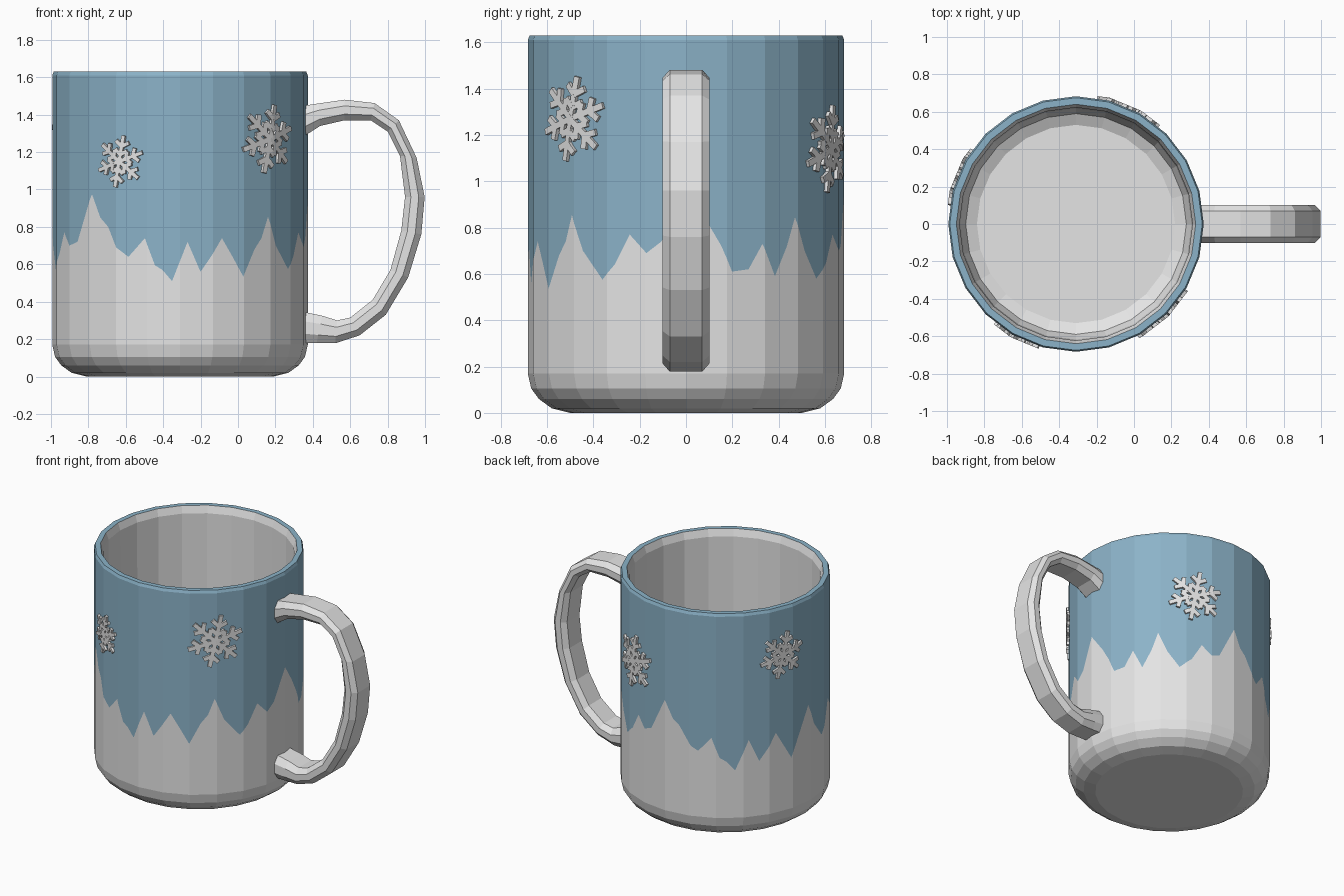
import bpy, bmesh, math
from mathutils import Vector

if "Cube" in bpy.data.objects:
    bpy.data.objects.remove(bpy.data.objects["Cube"])

CX, R, SIDES = -0.31, 0.683, 24
STEP = 360 / SIDES


def material(name, col):
    m = bpy.data.materials.new(name)
    m.diffuse_color = (*col, 1)
    m.use_nodes = True
    m.node_tree.nodes["Principled BSDF"].inputs["Base Color"].default_value = m.diffuse_color
    return m


white = material("snow_white", (0.78, 0.78, 0.78))
blue = material("winter_blue", (0.26, 0.45, 0.58))


def finish(name, bm, mats):
    bmesh.ops.recalc_face_normals(bm, faces=bm.faces)
    me = bpy.data.meshes.new(name)
    bm.to_mesh(me)
    bm.free()
    for m in mats:
        me.materials.append(m)
    ob = bpy.data.objects.new(name, me)
    bpy.context.collection.objects.link(ob)
    return ob


def on_wall(a, r, z):
    """Point on the faceted wall; a in degrees from the front (-y) towards +x."""
    off = math.radians((a % STEP) - STEP / 2)
    r = r * math.cos(math.radians(STEP / 2)) / math.cos(off)
    t = math.radians(a)
    return Vector((CX + r * math.sin(t), -r * math.cos(t), z))


# Jagged snow line: angle, height
LINE = [(3.4, .72), (9.3, .56), (14, .64), (19.3, .74), (24, .65), (29.7, .535),
        (36, .68), (40, .74), (43.7, .855), (49, .70), (58, .575), (63, .64),
        (69, .77), (75.5, .69), (81, .74), (90, .95), (98, .82), (103, .72),
        (107, .61), (113.5, .62), (119, .73), (124.5, .59), (130, .72),
        (133.7, .845), (139, .70), (146, .58), (153, .65), (159, .77),
        (165, .70), (170, .72), (180, .96), (185, .84), (189, .80), (196, .67),
        (200, .64), (207.5, .74), (212, .60), (216, .57), (220.5, .51),
        (228, .72), (234, .56), (239, .64), (244, .74), (254, .535), (261, .70),
        (267.5, .855), (273, .70), (282, .575), (288, .65), (294, .77),
        (300, .70), (306, .72), (316.3, .975), (321, .85), (325.5, .80),
        (330, .69), (336, .64), (344, .74), (348.6, .595), (352, .57), (356.4, .51)]


def snow_height(a):
    pts = [(LINE[-1][0] - 360, LINE[-1][1])] + LINE + [(LINE[0][0] + 360, LINE[0][1])]
    for (a0, h0), (a1, h1) in zip(pts, pts[1:]):
        if a0 <= a <= a1:
            return h0 + (h1 - h0) * (a - a0) / (a1 - a0)


# Mug body: one closed profile swept round, with the snow line as one of its rings
angles = sorted({i * STEP for i in range(SIDES)} | {p[0] for p in LINE})
PROFILE = [(.50, 0), (.58, .02), (.635, .06), (.668, .105), (R, .17), (R, None),
           (R, 1.61), (.675, 1.63), (.64, 1.63), (.623, 1.58), (.618, .17),
           (.59, .10), (.53, .07)]
bm = bmesh.new()
rings = [[bm.verts.new(on_wall(a, r, snow_height(a) if z is None else z)) for a in angles]
         for r, z in PROFILE]
n = len(angles)
for k in range(len(rings) - 1):
    for i in range(n):
        j = (i + 1) % n
        f = bm.faces.new((rings[k][i], rings[k][j], rings[k + 1][j], rings[k + 1][i]))
        f.material_index = 1 if 5 <= k <= 7 else 0
bm.faces.new(rings[0])
bm.faces.new(rings[-1])
finish("mug_body", bm, [white, blue])

# Handle: eight-sided section along outer / inner edge pairs
HANDLE = [(.33, 1.445, .33, 1.27), (.43, 1.46, .44, 1.34), (.57, 1.48, .57, 1.37),
          (.73, 1.462, .71, 1.37), (.86, 1.37, .80, 1.31), (.955, 1.17, .866, 1.18),
          (.998, .96, .893, .96), (.98, .76, .873, .78), (.91, .53, .815, .57),
          (.79, .33, .72, .41), (.65, .22, .60, .315), (.52, .178, .53, .30),
          (.42, .178, .45, .325), (.33, .18, .33, .35)]
SECTION = [(1, .07), (.4, .102), (-.4, .102), (-1, .07),
           (-1, -.07), (-.4, -.102), (.4, -.102), (1, -.07)]
bm = bmesh.new()
loops = []
for ox, oz, ix, iz in HANDLE:
    loops.append([bm.verts.new(((ox + ix) / 2 + u * (ox - ix) / 2, v,
                                (oz + iz) / 2 + u * (oz - iz) / 2)) for u, v in SECTION])
for p, q in zip(loops, loops[1:]):
    for i in range(8):
        j = (i + 1) % 8
        bm.faces.new((p[i], p[j], q[j], q[i]))
bm.faces.new(loops[0])
bm.faces.new(loops[-1])
finish("handle", bm, [white])


# Snowflakes: thin bars wrapped onto the wall
def snowflake(name, a0, z0, size, turn):
    bm = bmesh.new()
    w = 0.075 * size

    def bar(p, q, segs):
        d = (q - p).normalized()
        side = Vector((-d.y, d.x)) * w
        prev = None
        for s in range(segs + 1):
            c = p.lerp(q, s / segs)
            ring = []
            for e, lift in ((side, -.004), (side, .016), (-side, .016), (-side, -.004)):
                pt = c + e
                ring.append(bm.verts.new(
                    on_wall(a0 + math.degrees(pt.x / R), R + lift, z0 + pt.y)))
            if prev:
                for i in range(4):
                    j = (i + 1) % 4
                    bm.faces.new((prev[i], prev[j], ring[j], ring[i]))
            else:
                bm.faces.new(ring)
            prev = ring
        bm.faces.new(prev)

    def polar(r, deg):
        t = math.radians(deg)
        return Vector((math.cos(t), math.sin(t))) * r * size

    for k in range(6):
        d = turn + 60 * k
        bar(polar(0, d), polar(1, d), 6)
        for start, length in ((.27, .30), (.58, .32)):
            for s in (-1, 1):
                root = polar(start, d)
                bar(root, root + polar(length, d + s * 55), 2)
    finish(name, bm, [white])


snowflake("snowflake_front_left", -28, 1.15, .14, 20)
snowflake("snowflake_front_right", 44, 1.27, .185, 18)
snowflake("snowflake_back_right", 155, 1.14, .19, 20)
snowflake("snowflake_back_left", 248, 1.29, .165, 16)
